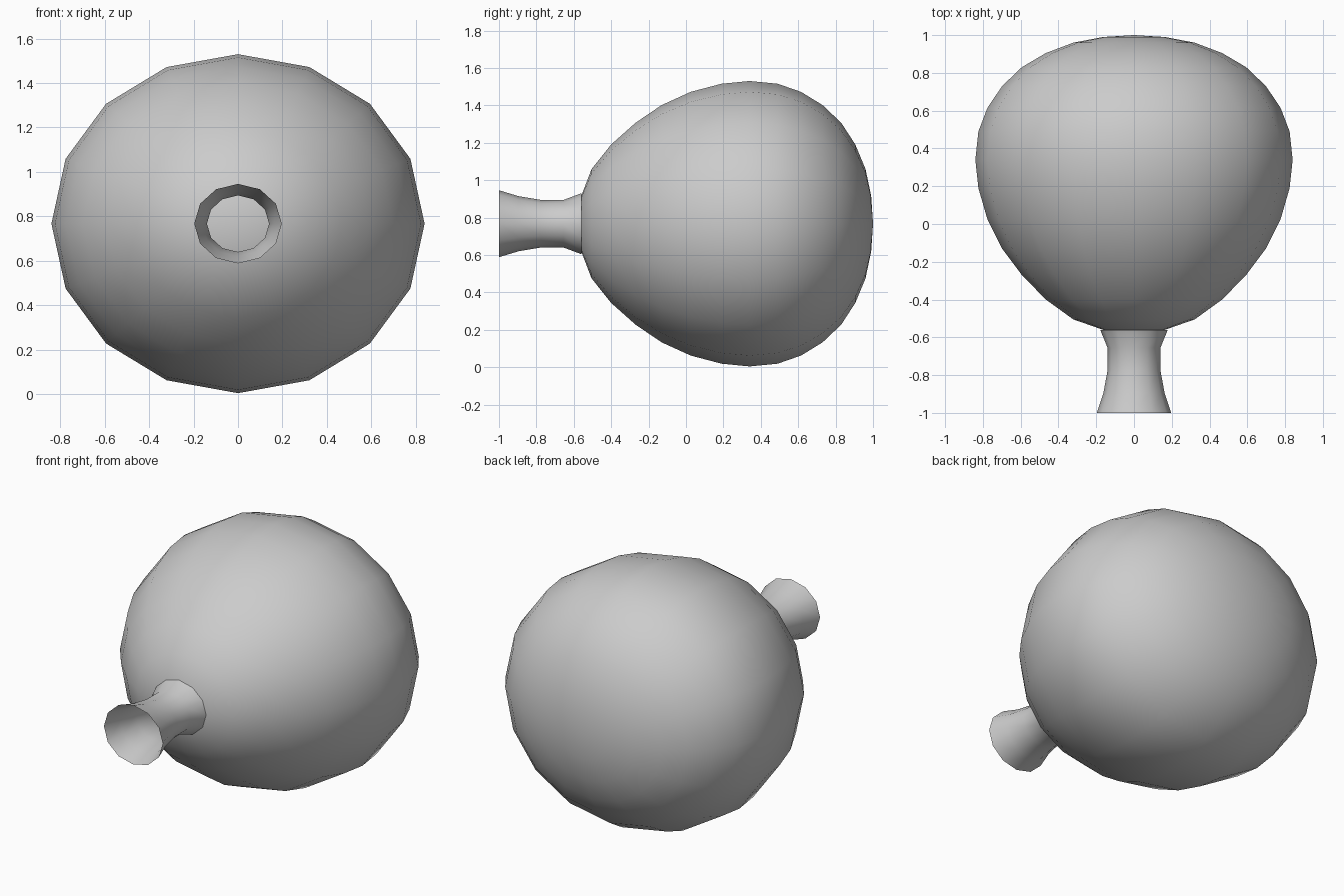
import bpy, bmesh
from math import sin, cos, pi, radians

if "Cube" in bpy.data.objects:
    bpy.data.objects.remove(bpy.data.objects["Cube"])

CENTRE_Z = 0.767
SQUASH = 0.763 / 0.84      # cross-sections are slightly flattened in z


def lathe_y(name, profile, sides):
    """Elliptical lathe about the y axis; profile is (y, x radius) front to back."""
    bm = bmesh.new()
    rings = []
    for y, r in profile:
        n = sides if r > 0 else 1
        rings.append([bm.verts.new((r * sin(2 * pi * i / n), y,
                                    CENTRE_Z + r * SQUASH * cos(2 * pi * i / n)))
                      for i in range(n)])
    for a, b in zip(rings, rings[1:]):
        for i in range(sides):
            j = (i + 1) % sides
            quad = [a[i % len(a)], a[j % len(a)], b[j % len(b)], b[i % len(b)]]
            bm.faces.new(list(dict.fromkeys(quad)))
    bmesh.ops.recalc_face_normals(bm, faces=bm.faces)
    for f in bm.faces:
        f.smooth = True
    mesh = bpy.data.meshes.new(name)
    bm.to_mesh(mesh)
    bm.free()
    obj = bpy.data.objects.new(name, mesh)
    bpy.context.collection.objects.link(obj)
    return obj


# Balloon body: ring positions along y, evenly spaced in latitude
ys = [-0.58, -0.56, -0.505, -0.40, -0.27, -0.13, 0.025, 0.19, 0.34,
      0.49, 0.615, 0.73, 0.83, 0.905, 0.96, 0.99, 1.0]
body = [(y, 0.84 * sin(radians(11.25 * k)) if 0 < k < 16 else 0)
        for k, y in enumerate(ys)]
lathe_y("balloon_body", body, 16)

# Open flared neck
neck = [(-1.0, 0.197), (-0.895, 0.162), (-0.775, 0.14), (-0.655, 0.14), (-0.56, 0.179)]
lathe_y("balloon_neck", neck, 12)
